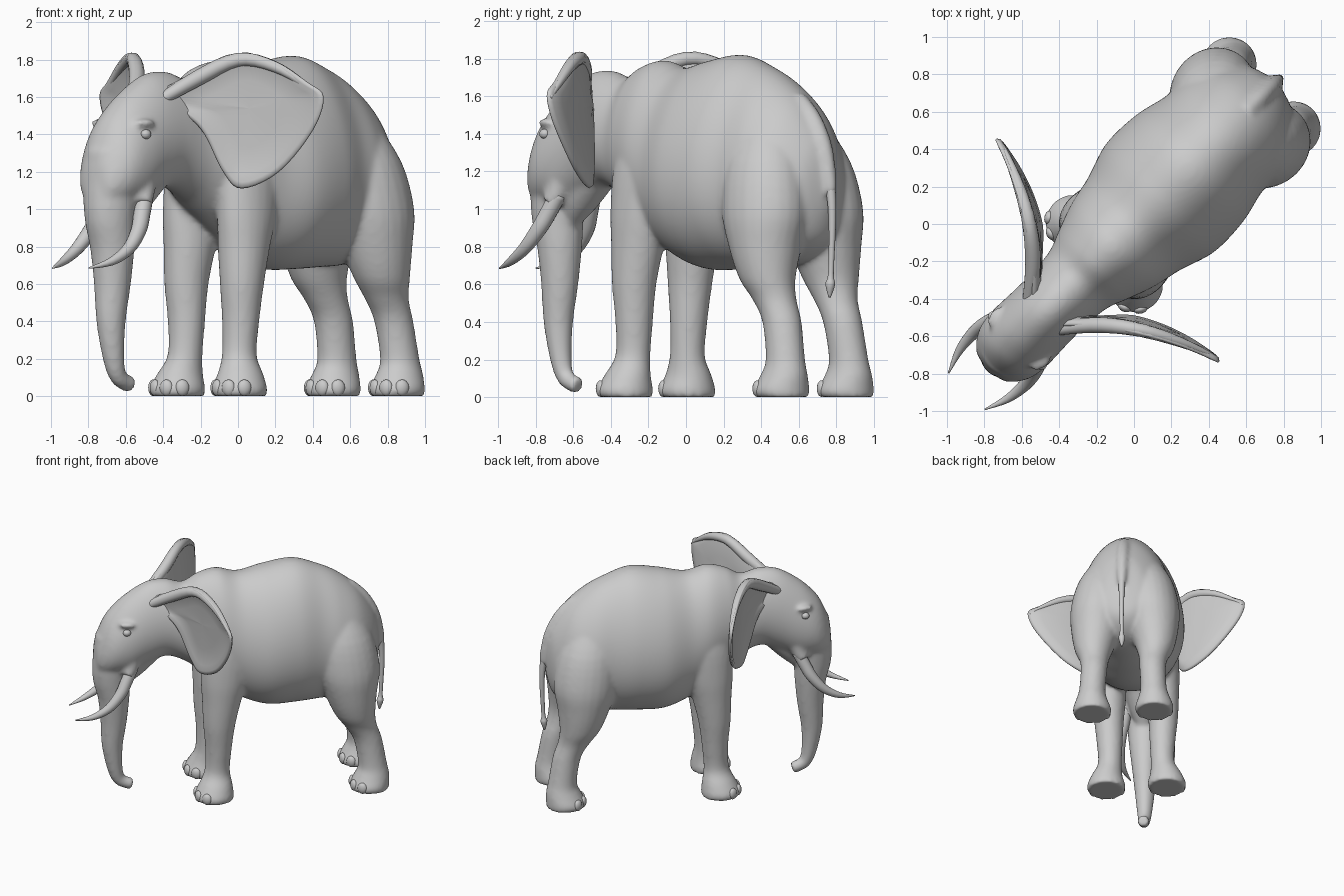
import bpy
import bmesh
from math import sin, cos, pi, sqrt, radians
from mathutils import Vector

if "Cube" in bpy.data.objects:
    bpy.data.objects.remove(bpy.data.objects["Cube"], do_unlink=True)

grey = bpy.data.materials.new("elephant_grey")
grey.use_nodes = True
grey.diffuse_color = (0.6, 0.6, 0.6, 1)
grey.node_tree.nodes["Principled BSDF"].inputs["Base Color"].default_value = (0.6, 0.6, 0.6, 1)

# The animal has its own frame: forward, leftward, up; it stands turned diagonally
FORWARD, LEFT, UP = Vector((1, 0, 0)), Vector((0, 1, 0)), Vector((0, 0, 1))
R2 = sqrt(2)


def to_world(p):
    return Vector(((p.y - p.x) / R2, -(p.x + p.y) / R2, p.z))


def from_world(x, y, z):
    return Vector((-(x + y) / R2, (x - y) / R2, z))


def smooth_rows(rows, steps=4, closed=False):
    """Catmull-Rom interpolation through rows of numbers."""
    n = len(rows)
    out = []
    for i in range(n if closed else n - 1):
        if closed:
            a, b, c, d = (rows[(i + k) % n] for k in (-1, 0, 1, 2))
        else:
            a, b, c, d = (rows[min(max(i + k, 0), n - 1)] for k in (-1, 0, 1, 2))
        for j in range(steps):
            t = j / steps
            out.append([0.5 * (2 * q + (r - p) * t + (2 * p - 5 * q + 4 * r - s) * t * t
                               + (3 * q - p - 3 * r + s) * t ** 3)
                        for p, q, r, s in zip(a, b, c, d)])
    if not closed:
        out.append(list(rows[-1]))
    return out


def skin(bm, rings, side=1):
    """Bridge rings of local points into a capped solid; side=-1 mirrors it."""
    loops = [[bm.verts.new(to_world(Vector((p.x, p.y * side, p.z)))) for p in ring]
             for ring in rings]
    faces = [bm.faces.new(loops[0]), bm.faces.new(loops[-1])]
    for a, b in zip(loops, loops[1:]):
        for i in range(len(a)):
            j = (i + 1) % len(a)
            faces.append(bm.faces.new((a[i], a[j], b[j], b[i])))
    bmesh.ops.recalc_face_normals(bm, faces=faces)


def loft(bm, rows, axis=None, side=1, pinch=0, count=24, steps=4):
    """Rows are forward, left, up, depth radius, width radius."""
    rows = smooth_rows(rows, steps)
    centres = [Vector(r[:3]) for r in rows]
    rings = []
    for i, r in enumerate(rows):
        tangent = axis or (centres[min(i + 1, len(rows) - 1)] - centres[max(i - 1, 0)]).normalized()
        v = (LEFT - tangent * LEFT.dot(tangent)).normalized()
        u = tangent.cross(v)
        angles = [2 * pi * k / count for k in range(count)]
        rings.append([centres[i] + u * r[3] * cos(a) + v * r[4] * sin(a) * (1 - pinch * cos(a))
                      for a in angles])
    skin(bm, rings, side)


def blob(bm, centre, radii, side=1, turn=0):
    """Ellipsoid, turned about the vertical."""
    made = bmesh.ops.create_uvsphere(bm, u_segments=16, v_segments=10, radius=1)
    for vert in made["verts"]:
        x, y, z = (c * r for c, r in zip(vert.co, radii))
        p = Vector((x * cos(turn) - y * sin(turn), x * sin(turn) + y * cos(turn), z)) + Vector(centre)
        vert.co = to_world(Vector((p.x, p.y * side, p.z)))
    bmesh.ops.recalc_face_normals(bm, faces=list({f for v in made["verts"] for f in v.link_faces}))


def finish(name, bm):
    mesh = bpy.data.meshes.new(name)
    bm.to_mesh(mesh)
    bm.free()
    mesh.materials.append(grey)
    for poly in mesh.polygons:
        poly.use_smooth = True
    obj = bpy.data.objects.new(name, mesh)
    bpy.context.scene.collection.objects.link(obj)
    return obj


# Body, neck and head: position, bottom, top, half width
body_sections = [
    (-1.07, 1.0, 1.27, .05), (-1.02, .84, 1.4, .18), (-.9, .74, 1.57, .3),
    (-.75, .7, 1.69, .35), (-.6, .69, 1.765, .36), (-.42, .68, 1.82, .4),
    (-.2, .68, 1.79, .405), (0, .75, 1.75, .345), (.16, .87, 1.79, .31),
    (.3, .98, 1.76, .26), (.42, 1.07, 1.7, .215), (.56, 1.12, 1.735, .2),
    (.7, 1.07, 1.72, .2), (.85, 1.0, 1.63, .205), (.95, 1.0, 1.54, .195),
    (1.02, 1.0, 1.45, .165), (1.08, 1.02, 1.31, .11), (1.1, 1.08, 1.22, .04)]
bm = bmesh.new()
loft(bm, [(s, 0, (lo + hi) / 2, (hi - lo) / 2, w) for s, lo, hi, w in body_sections],
     axis=FORWARD, pinch=.14, count=72, steps=7)

# Trunk, curling back at the tip
loft(bm, [(.94, 0, 1.3, .15, .16), (.965, 0, 1.0, .148, .138), (.95, 0, .8, .12, .12),
          (.95, 0, .6, .1, .098), (.96, 0, .4, .08, .078), (.94, 0, .2, .058, .058),
          (.9, 0, .1, .048, .046), (.81, 0, .06, .045, .045)])

# Lower jaw
loft(bm, [(.7, 0, 1.18, .12, .13), (.8, 0, 1.04, .09, .1), (.87, 0, .92, .04, .05)])

front_leg = [(.22, .235, 0, .145, .14), (.225, .235, .04, .15, .15), (.21, .228, .12, .125, .12),
             (.195, .205, .22, .095, .092), (.185, .205, .4, .1, .1), (.18, .21, .6, .122, .115),
             (.16, .205, .8, .15, .13), (.135, .205, 1.0, .185, .135), (.11, .185, 1.25, .2, .135),
             (.1, .14, 1.5, .13, .1)]
rear_leg = [(-.965, .242, 0, .145, .14), (-.96, .242, .04, .15, .15), (-.98, .242, .12, .13, .12),
            (-.985, .238, .2, .108, .102), (-.95, .228, .4, .107, .102), (-.895, .23, .52, .122, .113),
            (-.85, .238, .63, .155, .145), (-.82, .225, .8, .2, .188), (-.8, .205, 1.0, .245, .218),
            (-.77, .175, 1.25, .22, .195), (-.74, .12, 1.48, .12, .12)]
for side in (1, -1):
    loft(bm, front_leg, axis=UP, side=side)
    loft(bm, rear_leg, axis=UP, side=side)
    # Tusk sheath and brow
    loft(bm, [(.8, .11, 1.22, .07, .07), (.84, .13, 1.1, .06, .058), (.865, .145, 1.03, .052, .052)],
         side=side)
    blob(bm, (.88, .175, 1.46), (.06, .03, .024), side, turn=-.3)

# Tail root running down from the spine
loft(bm, [(-.84, 0, 1.58, .05, .05), (-.95, 0, 1.475, .05, .05), (-1.03, 0, 1.33, .05, .05),
          (-1.075, 0, 1.17, .04, .04), (-1.09, 0, 1.08, .03, .03)])
body = finish("body", bm)
remesh = body.modifiers.new("blend", "REMESH")
remesh.mode = "VOXEL"
remesh.voxel_size = .015
remesh.use_smooth_shade = True
relax = body.modifiers.new("relax", "SMOOTH")
relax.factor = .5
relax.iterations = 9

# Ears: outline across and up, then (share of outline, depth) from front to back
ear_outline = [(-.46, 1.59), (-.22, 1.74), (0, 1.835), (.2, 1.79), (.37, 1.68), (.458, 1.6),
               (.4, 1.42), (.22, 1.2), (.02, 1.11), (-.08, 1.2), (-.18, 1.4), (-.28, 1.5)]
ear_profile = [(.02, .008), (.5, .008), (.82, 0), (.92, -.014), (.98, -.011), (1, 0),
               (.97, .018), (.8, .03), (.4, .035), (.02, .035)]


def ear_point(x, z, depth):
    y = -.545 - .09 * (z - 1.5) - .213 * x - .395 * x * x + depth
    return from_world(x, y, z)


for label, side in (("left", 1), ("right", -1)):
    bm = bmesh.new()
    outline = smooth_rows(ear_outline, 5, closed=True)
    mid_x, mid_z = .06, 1.54
    skin(bm, [[ear_point(mid_x + (x - mid_x) * k, mid_z + (z - mid_z) * k, d) for x, z in outline]
              for k, d in ear_profile], side)
    # Rolled upper rim, growing out of the side of the head
    rim = zip(ear_outline, (.03, .042, .038, .03, .018, .008), (-.035, -.005, .012, .012, .01, .008))
    loft(bm, [(*ear_point(x * .98, z - r * .95, depth), r, r) for (x, z), r, depth in rim],
         side=side, count=14)
    finish(label + "_ear", bm)

    # Tusk
    bm = bmesh.new()
    loft(bm, [(.83, .13, 1.08, .045, .045), (.88, .155, .98, .045, .045), (.93, .18, .89, .042, .042),
              (1.02, .195, .79, .034, .034), (1.14, .182, .72, .022, .022),
              (1.265, .137, .685, .004, .004)], side=side, count=16)
    finish(label + "_tusk", bm)

    # Eye
    bm = bmesh.new()
    blob(bm, (.88, .184, 1.4), (.03, .026, .026), side)
    finish(label + "_eye", bm)

    # Toenails around the front of each foot
    for foot, leg in (("front", front_leg), ("rear", rear_leg)):
        bm = bmesh.new()
        s, t = leg[1][:2]
        for degrees in (-57, -19, 19, 57):
            a = radians(degrees)
            blob(bm, (s + .132 * cos(a), t + .132 * sin(a), .045), (.025, .038, .044), side, turn=a)
        finish(f"{label}_{foot}_toenails", bm)

# Tail with a tuft
bm = bmesh.new()
loft(bm, [(-1.075, 0, 1.17, .03, .03), (-1.095, 0, 1.05, .024, .024),
          (-1.1, 0, .9, .019, .019), (-1.09, 0, .66, .015, .015), (-1.085, 0, .6, .026, .026),
          (-1.08, 0, .53, .006, .006)], count=14)
finish("tail", bm)
